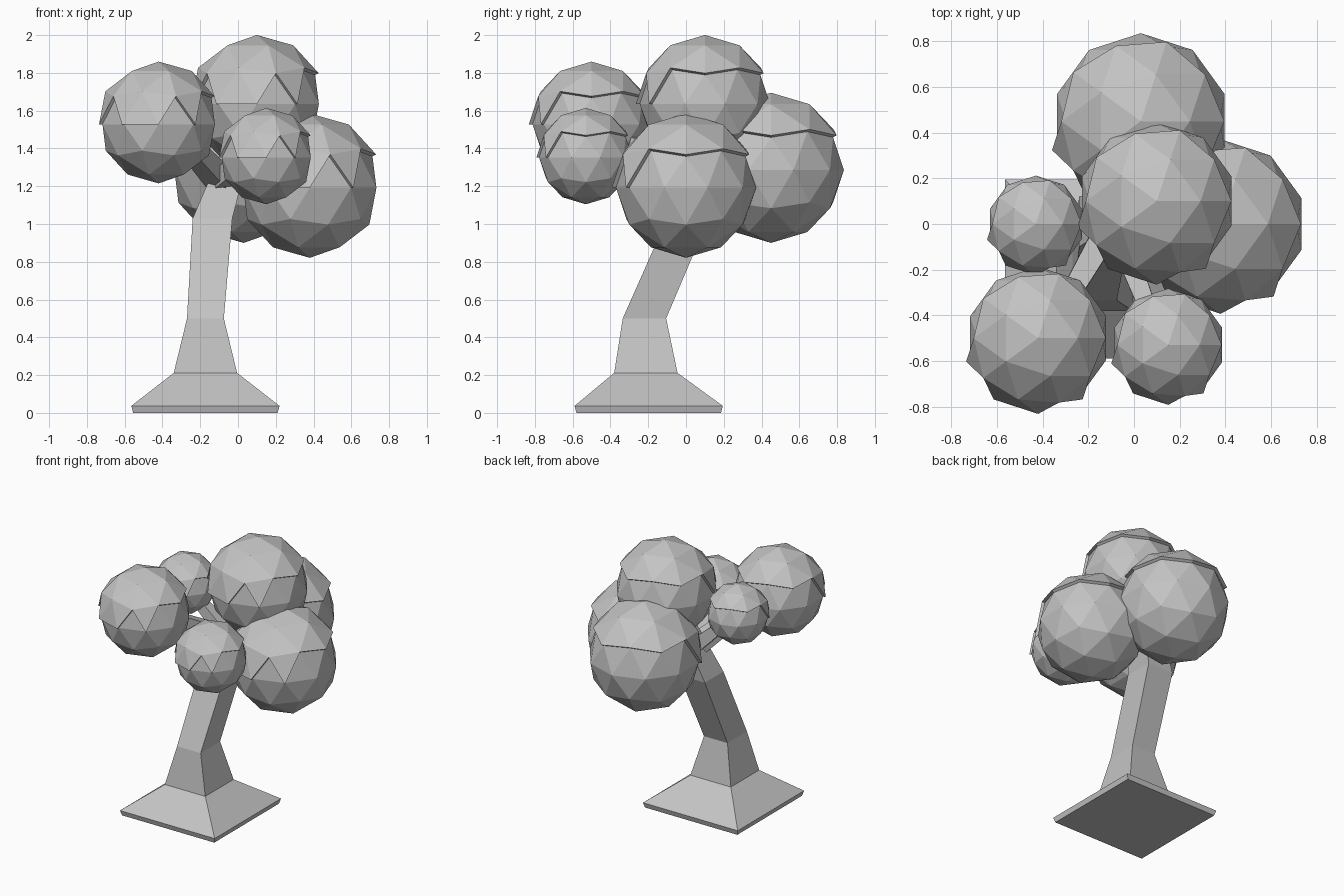
import bpy, bmesh
from mathutils import Vector

if "Cube" in bpy.data.objects:
    bpy.data.objects.remove(bpy.data.objects["Cube"])

grey = bpy.data.materials.new("plain grey")
grey.diffuse_color = (0.55, 0.55, 0.55, 1)
grey.use_nodes = True
grey.node_tree.nodes["Principled BSDF"].inputs["Base Color"].default_value = grey.diffuse_color


def finish(bm, name):
    bmesh.ops.recalc_face_normals(bm, faces=bm.faces[:])
    me = bpy.data.meshes.new(name)
    bm.to_mesh(me)
    bm.free()
    me.materials.append(grey)
    ob = bpy.data.objects.new(name, me)
    bpy.context.collection.objects.link(ob)
    return ob


def loft(name, rings):
    """Skin a stack of four-cornered rings and cap both ends."""
    bm = bmesh.new()
    vs = [[bm.verts.new(p) for p in r] for r in rings]
    for a, b in zip(vs, vs[1:]):
        for i in range(4):
            j = (i + 1) % 4
            bm.faces.new((a[i], a[j], b[j], b[i]))
    bm.faces.new(vs[0][::-1])
    bm.faces.new(vs[-1])
    return finish(bm, name)


def rect(x0, x1, y0, y1, z):
    return [(x0, y0, z), (x1, y0, z), (x1, y1, z), (x0, y1, z)]


# trunk with flared foot
loft("trunk", [
    rect(-0.555, 0.21, -0.58, 0.185, 0.0),
    rect(-0.565, 0.22, -0.59, 0.195, 0.037),
    rect(-0.34, -0.005, -0.38, -0.045, 0.212),
    rect(-0.27, -0.075, -0.335, -0.105, 0.5),
    rect(-0.24, -0.03, -0.10, 0.12, 1.03),
    rect(-0.06, 0.08, 0.02, 0.17, 1.45),
])


# branches
def branch(name, a, b, ra, rb):
    a, b = Vector(a), Vector(b)
    d = (b - a).normalized()
    u = d.cross(Vector((0, 0, 1))).normalized()
    v = u.cross(d)
    loft(name, [[p + (u * s + v * t) * r for s, t in ((1, 1), (-1, 1), (-1, -1), (1, -1))]
                for p, r in ((a, ra), (b, rb))])


fork = (-0.09, 0.02, 1.23)
branch("branch_left_front", fork, (-0.32, -0.38, 1.48), 0.06, 0.04)
branch("branch_front", fork, (0.08, -0.42, 1.36), 0.055, 0.035)
branch("branch_left", fork, (-0.38, 0.0, 1.5), 0.05, 0.03)


# leaf balls: low-poly spheres with a raised shell on the upward side
def leaf_ball(name, c, r):
    bm = bmesh.new()
    bmesh.ops.create_icosphere(bm, subdivisions=2, radius=1)
    tilt = Vector((-0.0618, -0.1902, 1.0))
    top = [f for f in bm.faces if f.calc_center_median().dot(tilt) > 0.34]
    ret = bmesh.ops.extrude_face_region(bm, geom=top)
    for e in ret["geom"]:
        if isinstance(e, bmesh.types.BMVert):
            e.co *= 1.06
    old = [f for f in top if f.is_valid]
    if old:
        bmesh.ops.delete(bm, geom=old, context='FACES')
    for v in bm.verts:
        v.co = v.co * r + Vector(c)
    finish(bm, name)


for name, c, r in (
    ("leaf_ball_top", (0.10, 0.10, 1.635), 0.345),
    ("leaf_ball_right", (0.38, 0.0, 1.192), 0.371),
    ("leaf_ball_left_front", (-0.42, -0.5, 1.528), 0.313),
    ("leaf_ball_front", (0.15, -0.53, 1.352), 0.2475),
    ("leaf_ball_back", (0.03, 0.45, 1.286), 0.386),
    ("leaf_ball_left", (-0.43, 0.0, 1.55), 0.212),
):
    leaf_ball(name, c, r)
